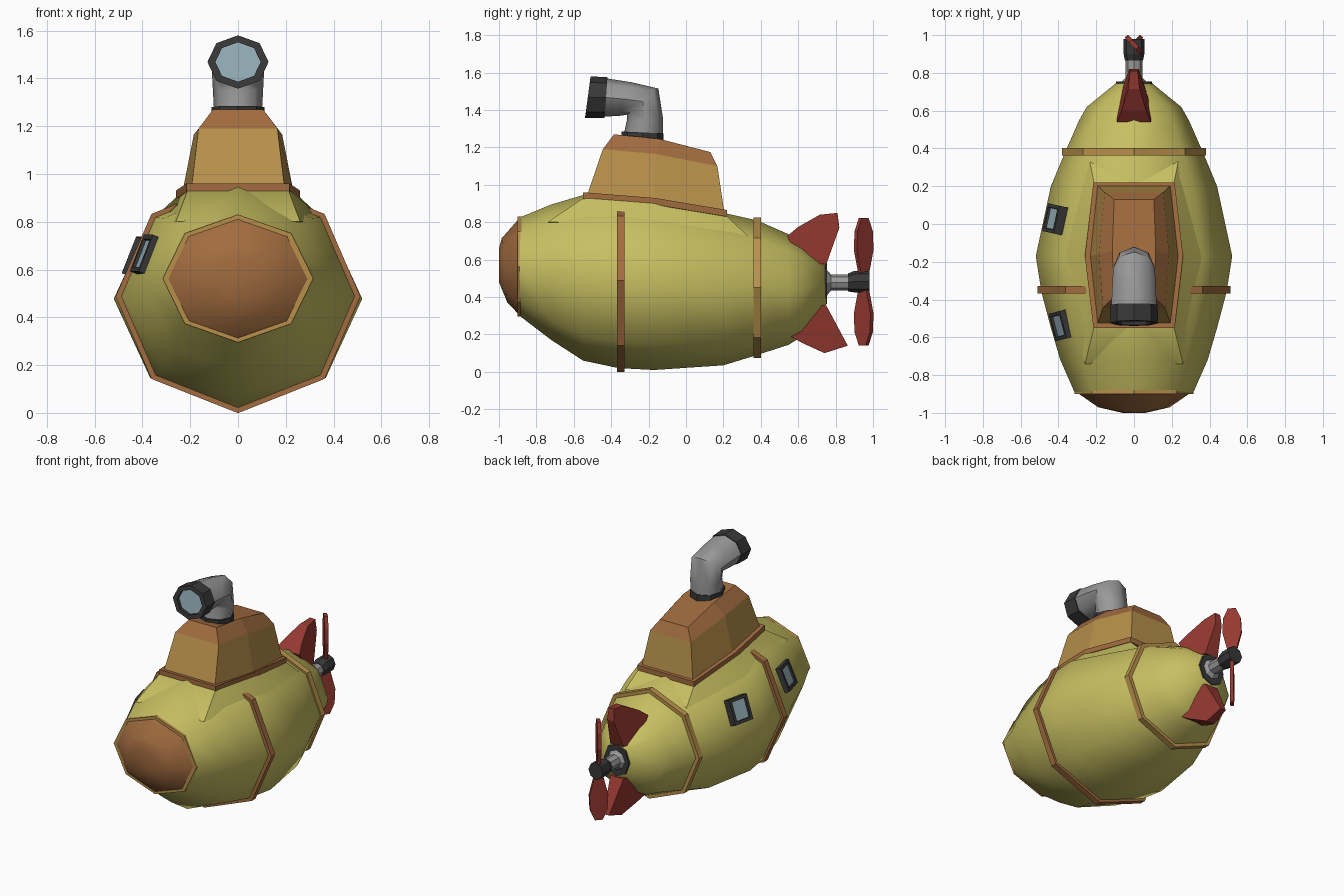
import bpy, bmesh, math
from mathutils import Vector, Matrix

if "Cube" in bpy.data.objects:
    bpy.data.objects.remove(bpy.data.objects["Cube"])


def material(name, rgb):
    m = bpy.data.materials.new(name)
    m.diffuse_color = (*rgb, 1)
    m.use_nodes = True
    m.node_tree.nodes["Principled BSDF"].inputs["Base Color"].default_value = m.diffuse_color
    return m


YELLOW = material("yellow", (0.57, 0.52, 0.12))
TAN = material("tan", (0.48, 0.28, 0.07))
BROWN = material("brown", (0.36, 0.15, 0.05))
RED = material("red", (0.30, 0.04, 0.03))
DARK = material("dark", (0.04, 0.04, 0.04))
GREY = material("grey", (0.32, 0.32, 0.32))
GLASS = material("glass", (0.30, 0.43, 0.48))


def finish(name, bm, mats, smooth=False):
    bmesh.ops.recalc_face_normals(bm, faces=bm.faces)
    me = bpy.data.meshes.new(name)
    bm.to_mesh(me)
    bm.free()
    for m in mats:
        me.materials.append(m)
    if smooth:
        me.shade_smooth()
        me.set_sharp_from_angle(angle=math.radians(48))
    ob = bpy.data.objects.new(name, me)
    bpy.context.collection.objects.link(ob)
    return ob


def loft(name, rings, mat, caps=True, smooth=False):
    bm = bmesh.new()
    vs = [[bm.verts.new(p) for p in r] for r in rings]
    n = len(vs[0])
    for a, b in zip(vs, vs[1:]):
        for i in range(n):
            j = (i + 1) % n
            bm.faces.new((a[i], a[j], b[j], b[i]))
    if caps:
        bm.faces.new(vs[0])
        bm.faces.new(vs[-1])
    return finish(name, bm, [mat], smooth)


def octo(top, bottom, w, scale=1.0):
    """Octagon spanning two (y, z) points with half-width w."""
    t, b = Vector((0, *top)), Vector((0, *bottom))
    c, u = (t + b) / 2, (t - b) / 2 * scale
    return [c + u * math.cos(k * math.pi / 4)
            + Vector((w * scale * math.sin(k * math.pi / 4), 0, 0)) for k in range(8)]


def hexa(*pts):
    """Six-sided ring from front, middle and back (y, z, half-width)."""
    return ([(-w, y, z) for y, z, w in pts]
            + [(w, y, z) for y, z, w in reversed(pts)])


def slab(name, pts, mat):
    """Side profile of (y, z, half-width) points, mirrored across x = 0."""
    return loft(name, [[(s * w, y, z) for y, z, w in pts] for s in (-1, 1)], mat)


# Hull stations: y, top z, bottom z, half-width
HULL = [(-0.89, 0.825, 0.30, 0.315), (-0.72, 0.895, 0.17, 0.39),
        (-0.55, 0.945, 0.06, 0.44), (-0.36, 0.955, 0.02, 0.49),
        (-0.17, 0.945, 0.01, 0.52), (0.20, 0.85, 0.035, 0.44),
        (0.38, 0.81, 0.09, 0.365), (0.55, 0.735, 0.145, 0.29),
        (0.62, 0.69, 0.19, 0.25), (0.75, 0.58, 0.36, 0.09)]
loft("hull", [octo((y, t), (y, b), w) for y, t, b, w in HULL], YELLOW, smooth=True)

# Nose cap with its rim
loft("nose_rim", [octo((-0.88, 0.83), (-0.88, 0.295), 0.315),
                  octo((-0.90, 0.83), (-0.90, 0.295), 0.315)], TAN)
loft("nose", [octo((-0.89, 0.822), (-0.89, 0.303), 0.305),
              octo((-0.985, 0.715), (-0.955, 0.37), 0.19),
              octo((-1.0, 0.66), (-1.0, 0.48), 0.06)], BROWN, smooth=True)

# Hull bands
for name, y, t, b, w, mat in (("front_band", -0.35, 0.955, 0.02, 0.49, BROWN),
                              ("rear_band", 0.38, 0.81, 0.09, 0.365, TAN)):
    rings = [octo((y + d, t), (y + d, b), w, s)
             for d, s in ((-0.018, 0.95), (-0.018, 1.045), (0.022, 1.045), (0.022, 0.95))]
    loft(name, rings, mat, caps=False)

# Hull swelling under the tower, flange, tower walls and roof
loft("tower_saddle", [hexa((-0.74, 0.80, 0.26), (-0.17, 0.80, 0.37), (0.36, 0.70, 0.24)),
                      hexa((-0.54, 0.935, 0.21), (-0.17, 0.91, 0.25), (0.21, 0.84, 0.21))],
     YELLOW, smooth=True)
loft("tower_flange", [hexa((-0.55, 0.925, 0.215), (-0.17, 0.895, 0.26), (0.22, 0.83, 0.215)),
                      hexa((-0.55, 0.96, 0.215), (-0.17, 0.93, 0.26), (0.22, 0.865, 0.215))], BROWN)
shoulder = hexa((-0.445, 1.19, 0.165), (-0.16, 1.165, 0.185), (0.168, 1.10, 0.155))
loft("tower_walls", [hexa((-0.53, 0.94, 0.195), (-0.17, 0.91, 0.235), (0.205, 0.85, 0.195)),
                     shoulder], TAN)
loft("tower_roof", [shoulder, hexa((-0.385, 1.27, 0.105), (-0.14, 1.245, 0.115),
                                   (0.13, 1.175, 0.105))], BROWN)

# Periscope
loft("periscope_collar", [octo((-0.12, 1.22), (-0.345, 1.24), 0.11),
                          octo((-0.12, 1.275), (-0.345, 1.285), 0.11)], DARK)
loft("periscope_pipe", [octo((-0.125, 1.25), (-0.335, 1.26), 0.10),
                        octo((-0.122, 1.35), (-0.315, 1.35), 0.105),
                        octo((-0.148, 1.515), (-0.315, 1.375), 0.11),
                        octo((-0.29, 1.548), (-0.36, 1.368), 0.115),
                        octo((-0.43, 1.57), (-0.44, 1.365), 0.12)], GREY, smooth=True)
rear, front = ((-0.42, 1.575), (-0.435, 1.358)), ((-0.51, 1.58), (-0.54, 1.357))
sunk = ((-0.49, 1.58), (-0.52, 1.357))
loft("periscope_hood", [octo(*rear, 0.11, 0.8), octo(*rear, 0.125), octo(*front, 0.128),
                        octo(*front, 0.128, 0.74), octo(*sunk, 0.128, 0.74)], DARK, caps=False)
loft("periscope_lens", [octo(*rear, 0.128, 0.74), octo(*sunk, 0.128, 0.75)], GLASS)

# Left-side windows: framed box with a sunken pane
for name, loc, yaw in (("rear_window", (-0.418, 0.025, 0.652), 0.20),
                       ("front_window", (-0.382, -0.535, 0.66), -0.24)):
    normal = Vector((-0.92, yaw, 0.38)).normalized()
    along = normal.cross(Vector((0, 0, 1))).normalized()
    up = normal.cross(along)
    mw = Matrix((along, up, normal)).transposed().to_4x4()
    mw.translation = loc
    bm = bmesh.new()
    bmesh.ops.create_cube(bm, size=1, matrix=Matrix.Diagonal((0.15, 0.165, 0.05, 1)))
    pane = max(bm.faces, key=lambda f: f.calc_center_median().z)
    bmesh.ops.inset_region(bm, faces=[pane], thickness=0.028)
    rim = bmesh.ops.inset_region(bm, faces=[pane], thickness=0.002, depth=-0.012)
    pane.material_index = 1
    bmesh.ops.transform(bm, matrix=mw, verts=bm.verts)
    finish(name, bm, [DARK, GLASS])

# Tail fins
slab("upper_fin", [(0.54, 0.725, 0.09), (0.60, 0.775, 0.065), (0.715, 0.84, 0.03),
                   (0.81, 0.85, 0.02), (0.82, 0.77, 0.025), (0.75, 0.575, 0.05),
                   (0.62, 0.58, 0.09)], RED)
slab("lower_fin", [(0.54, 0.20, 0.09), (0.62, 0.155, 0.065), (0.74, 0.10, 0.03),
                   (0.865, 0.14, 0.02), (0.75, 0.355, 0.05), (0.58, 0.36, 0.09)], RED)

# Propeller collar, shaft, hub and pitched blades
loft("shaft_collar", [octo((0.73, 0.59), (0.73, 0.355), 0.10),
                      octo((0.755, 0.58), (0.755, 0.365), 0.095)], DARK)
loft("propeller_shaft", [octo((0.74, 0.56), (0.74, 0.39), 0.08),
                         octo((0.775, 0.52), (0.775, 0.435), 0.045),
                         octo((0.88, 0.52), (0.88, 0.435), 0.045)], GREY)
loft("propeller_hub", [octo((0.865, 0.525), (0.865, 0.43), 0.048),
                       octo((0.90, 0.54), (0.90, 0.425), 0.055),
                       octo((0.98, 0.54), (0.98, 0.425), 0.055)], DARK)
BLADE = [(-0.025, 0.03), (-0.06, 0.17), (-0.055, 0.27), (-0.025, 0.34),
         (0.025, 0.34), (0.055, 0.27), (0.06, 0.17), (0.025, 0.03)]
for name, s in (("upper_blade", 1), ("lower_blade", -1)):
    blade = slab(name, [(y, s * z, 0.012) for y, z in BLADE], RED)
    blade.data.transform(Matrix.Translation((0, 0.95, 0.482))
                         @ Matrix.Rotation(s * math.radians(42), 4, 'Z'))
